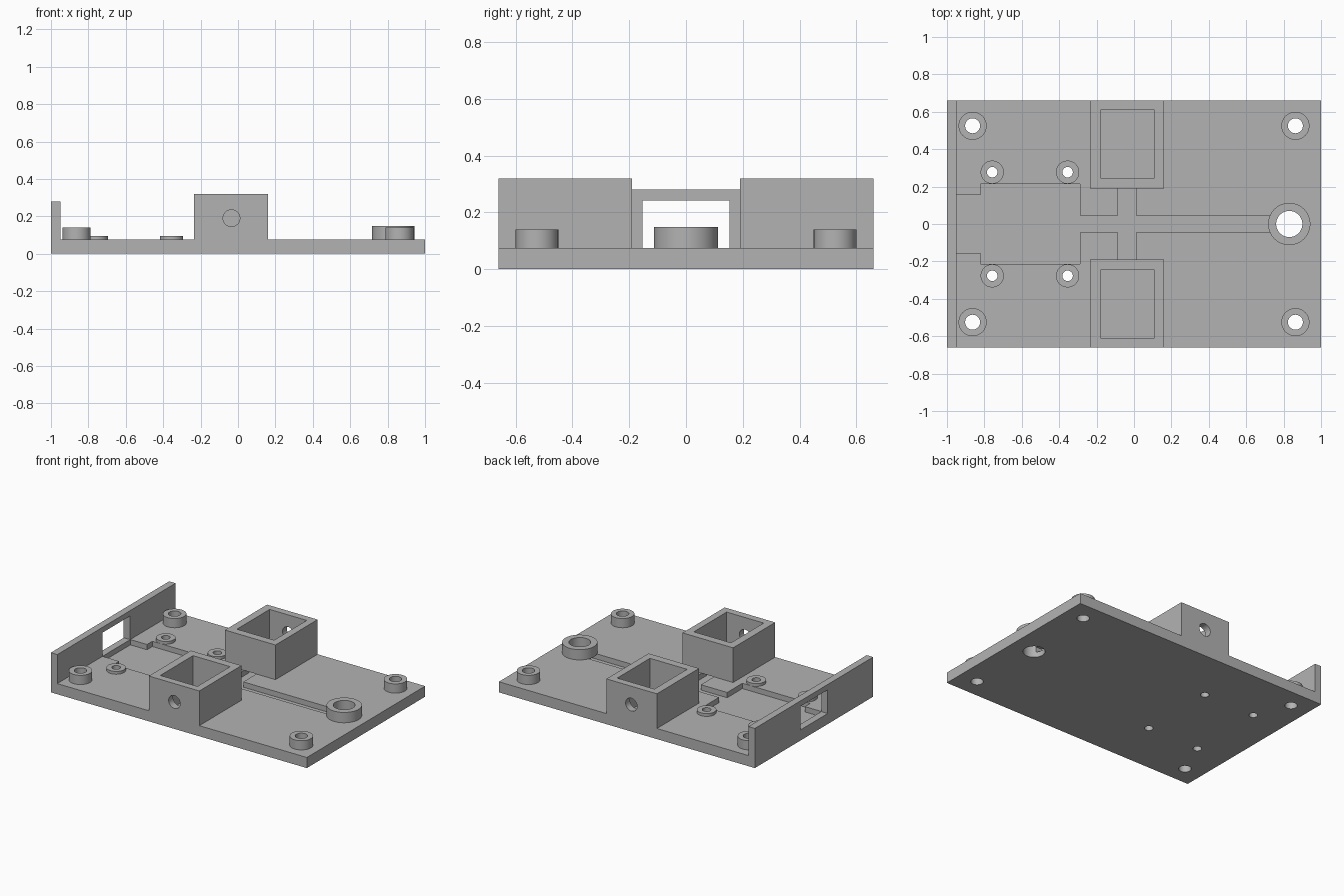
import bpy
import bmesh
import math

if "Cube" in bpy.data.objects:
    bpy.data.objects.remove(bpy.data.objects["Cube"], do_unlink=True)

# Single plain grey
grey = bpy.data.materials.new("plain_grey")
grey.use_nodes = True
colour = (0.45, 0.45, 0.45, 1)
grey.diffuse_color = colour
grey.node_tree.nodes["Principled BSDF"].inputs["Base Color"].default_value = colour

BASE_TOP = 0.075
GROOVE_FLOOR = 0.0375
HALF_DEPTH = 0.66
SEGMENTS = 48


def finish(name, bm):
    bmesh.ops.recalc_face_normals(bm, faces=bm.faces)
    mesh = bpy.data.meshes.new(name)
    bm.to_mesh(mesh)
    bm.free()
    mesh.materials.append(grey)
    obj = bpy.data.objects.new(name, mesh)
    bpy.context.collection.objects.link(obj)
    return obj


def select(obj):
    bpy.ops.object.select_all(action="DESELECT")
    obj.select_set(True)
    bpy.context.view_layer.objects.active = obj


def prism(name, outline, z0, z1):
    bm = bmesh.new()
    face = bm.faces.new([bm.verts.new((x, y, z0)) for x, y in outline])
    extruded = bmesh.ops.extrude_face_region(bm, geom=[face])["geom"]
    top = [v for v in extruded if isinstance(v, bmesh.types.BMVert)]
    bmesh.ops.translate(bm, verts=top, vec=(0, 0, z1 - z0))
    return finish(name, bm)


def box(name, x0, x1, y0, y1, z0, z1):
    return prism(name, [(x0, y0), (x1, y0), (x1, y1), (x0, y1)], z0, z1)


def circle(x, y, r):
    turns = [math.tau * i / SEGMENTS for i in range(SEGMENTS)]
    return [(x + r * math.cos(a), y + r * math.sin(a)) for a in turns]


def cut(target, cutter):
    cutter.hide_render = True
    mod = target.modifiers.new("cut", "BOOLEAN")
    mod.operation = "DIFFERENCE"
    mod.solver = "EXACT"
    mod.object = cutter
    select(target)
    bpy.ops.object.modifier_apply(modifier=mod.name)
    bpy.data.objects.remove(cutter, do_unlink=True)


def smooth(obj):
    select(obj)
    bpy.ops.object.shade_smooth_by_angle(angle=math.radians(30))


def boss(name, x, y, outer, inner, top):
    # Spin a rectangular section into a ring, then drill the base below it
    bm = bmesh.new()
    section = [(inner, BASE_TOP), (outer, BASE_TOP), (outer, top), (inner, top)]
    verts = [bm.verts.new((x + r, y, z)) for r, z in section]
    edges = [bm.edges.new((verts[i - 1], verts[i])) for i in range(4)]
    bmesh.ops.spin(bm, geom=verts + edges, cent=(x, y, 0), axis=(0, 0, 1),
                   angle=math.tau, steps=SEGMENTS, use_duplicate=False)
    bmesh.ops.remove_doubles(bm, verts=bm.verts, dist=0.0001)
    smooth(finish(name, bm))
    cut(base, prism("drill", circle(x, y, inner), -1, 1))


# Base plate with recessed wiring channel that runs under the towers and big boss
base = box("base_plate", -1, 1, -HALF_DEPTH, HALF_DEPTH, 0, BASE_TOP)
half = [(-0.95, 0.155), (-0.82, 0.155), (-0.82, 0.215), (-0.29, 0.215),
        (-0.29, 0.045), (-0.085, 0.045), (-0.085, 0.245), (-0.18, 0.245),
        (-0.18, 0.61), (0.11, 0.61), (0.11, 0.245), (0.01, 0.245),
        (0.01, 0.045), (0.83, 0.045)]
channel = half + [(x, -y) for x, y in reversed(half)]
cut(base, prism("channel_cutter", channel, GROOVE_FLOOR, 1))

# Mounting bosses
boss("large_boss", 0.83, 0, 0.113, 0.07, 0.148)
for side, s in (("left", 1), ("right", -1)):
    # Names follow the front and back edges of the plate
    edge = "back" if s > 0 else "front"
    for end, x in (("left", 0.863), ("right", -0.863)):
        boss(f"{edge}_{end}_corner_boss", x, s * 0.525, 0.075, 0.04, 0.14)
    for end, x in (("inner", -0.355), ("outer", -0.758)):
        boss(f"{edge}_{end}_small_boss", x, s * 0.277, 0.062, 0.028, 0.095)

    # Open tower with a round hole in its outer wall
    ys = sorted((s * 0.19, s * HALF_DEPTH))
    tower = box(f"{edge}_tower", -0.235, 0.16, *ys, BASE_TOP, 0.32)
    ys = sorted((s * 0.245, s * 0.61))
    cut(tower, box("pocket_cutter", -0.18, 0.11, *ys, 0, 1))
    drill = prism("hole_cutter", circle(-0.035, 0.19, 0.045), -0.1, 0.1)
    drill.rotation_euler.x = math.pi / 2
    drill.location.y = s * HALF_DEPTH
    bpy.context.view_layer.update()
    cut(tower, drill)
    smooth(tower)

smooth(base)

# End wall with a window down to the plate
wall = box("end_wall", -1, -0.95, -HALF_DEPTH, HALF_DEPTH, BASE_TOP, 0.28)
cut(wall, box("window_cutter", -2, 0, -0.153, 0.153, 0, 0.242))
